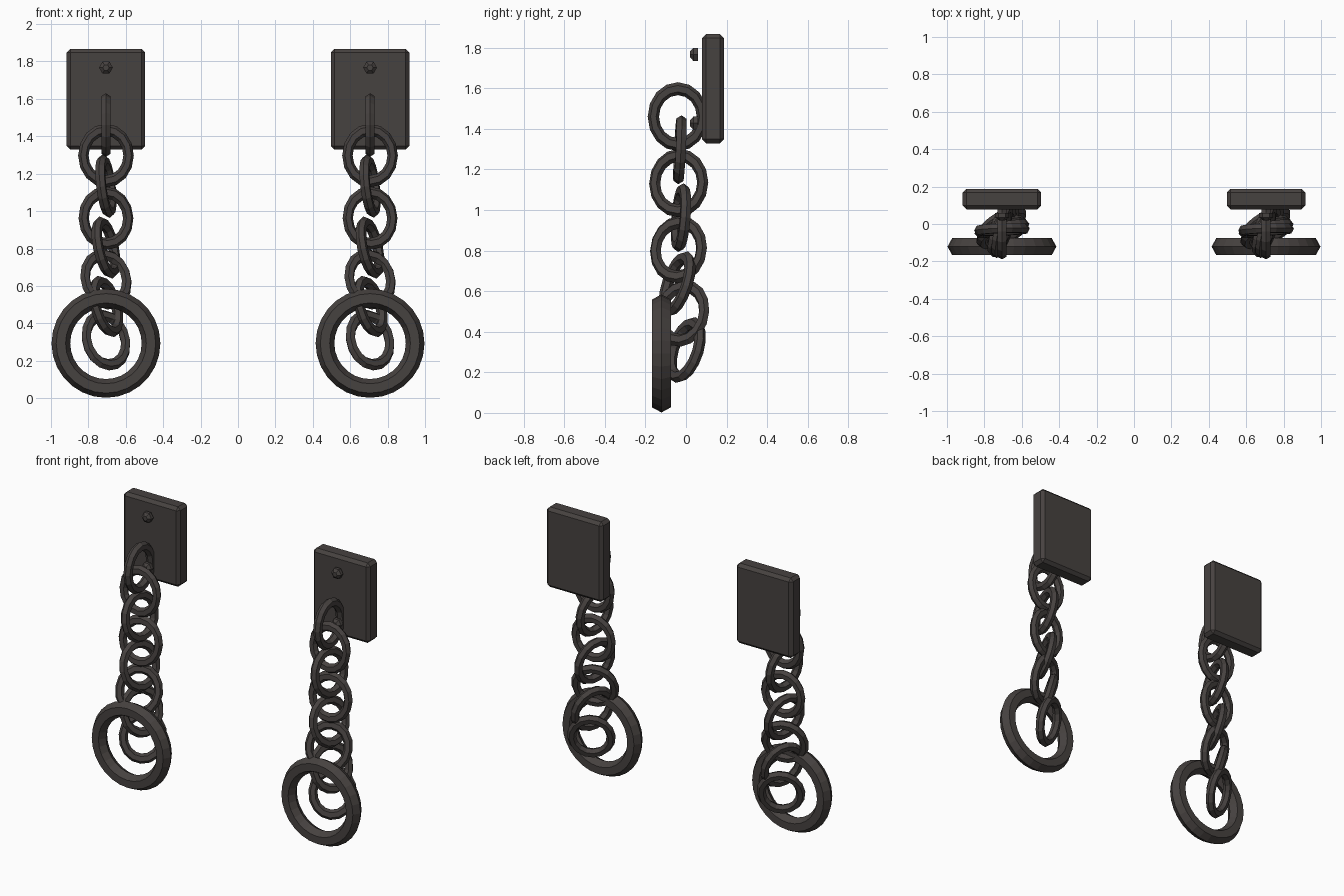
import bpy, bmesh, math
from mathutils import Vector, Matrix

if "Cube" in bpy.data.objects:
    bpy.data.objects.remove(bpy.data.objects["Cube"])

iron = bpy.data.materials.new("dark_iron")
iron.diffuse_color = (0.062, 0.054, 0.051, 1)
iron.use_nodes = True
iron.node_tree.nodes["Principled BSDF"].inputs["Base Color"].default_value = iron.diffuse_color


def finish(bm, name):
    bmesh.ops.recalc_face_normals(bm, faces=bm.faces)
    me = bpy.data.meshes.new(name)
    bm.to_mesh(me)
    bm.free()
    me.materials.append(iron)
    ob = bpy.data.objects.new(name, me)
    bpy.context.collection.objects.link(ob)
    return ob


def ring(name, center, major, minor, depth, stretch=1, yaw=0, slant=(0, 0), segs=16):
    """Six-sided oval ring: yaw turns its wide axis, slant leans its long axis."""
    d = Vector((slant[0], slant[1], 1)).normalized()
    w = Vector((math.cos(yaw), math.sin(yaw), 0))
    w = (w - d * w.dot(d)).normalized()
    n = d.cross(w)
    c = Vector(center)
    bm = bmesh.new()
    loops = []
    for i in range(segs):
        a = math.tau * i / segs
        loop = []
        for j in range(6):
            b = math.tau * j / 6
            r = major + minor * math.cos(b)
            loop.append(bm.verts.new(c + w * r * math.cos(a) + d * r * stretch * math.sin(a)
                                     + n * depth * math.sin(b) / math.sin(math.pi / 3)))
        loops.append(loop)
    for i in range(segs):
        p, q = loops[i], loops[(i + 1) % segs]
        for j in range(6):
            k = (j + 1) % 6
            bm.faces.new((p[j], p[k], q[k], q[j]))
    return finish(bm, name)


def plate(x):
    bm = bmesh.new()
    bmesh.ops.create_cube(bm, size=1, matrix=Matrix.Translation((x, 0.133, 1.598))
                          @ Matrix.Diagonal((0.42, 0.109, 0.538, 1)))
    bmesh.ops.bevel(bm, geom=bm.edges[:], offset=0.02, segments=1, affect='EDGES')
    return finish(bm, "wall_plate")


def bolt(x, z):
    """Hexagonal head with a chamfered front."""
    bm = bmesh.new()
    rows = [[bm.verts.new((x + r * math.cos(math.tau * i / 6), y, z + r * math.sin(math.tau * i / 6)))
             for i in range(6)] for y, r in ((0.058, 0.037), (0.036, 0.037), (0.02, 0.017))]
    for p, q in zip(rows, rows[1:]):
        for i in range(6):
            k = (i + 1) % 6
            bm.faces.new((p[i], p[k], q[k], q[i]))
    bm.faces.new(rows[0])
    bm.faces.new(rows[-1])
    return finish(bm, "bolt_head")


# chain links: y, z, yaw in degrees, slant x, slant y
LINKS = [
    (-0.040, 1.460, 90, 0, 0),
    (-0.030, 1.297, 2, 0, 0.05),
    (-0.036, 1.133, 78, -0.12, 0),
    (-0.025, 0.962, 10, -0.02, 0.08),
    (-0.037, 0.805, 70, -0.21, 0.02),
    (-0.043, 0.635, 24, -0.05, 0.33),
    (-0.018, 0.490, 62, -0.27, 0.05),
    (-0.002, 0.310, 31, -0.10, 0.30),
]

for x in (-0.706, 0.706):
    plate(x)
    for z in (1.767, 1.428):
        bolt(x, z)
    for y, z, yaw, sx, sy in LINKS:
        ring("chain_link", (x, y, z), 0.121, 0.028, 0.0245, 1.14, math.radians(yaw), (sx, sy))
    # large end ring
    ring("hand_ring", (x, -0.121, 0.293), 0.241, 0.05, 0.046, segs=28)
